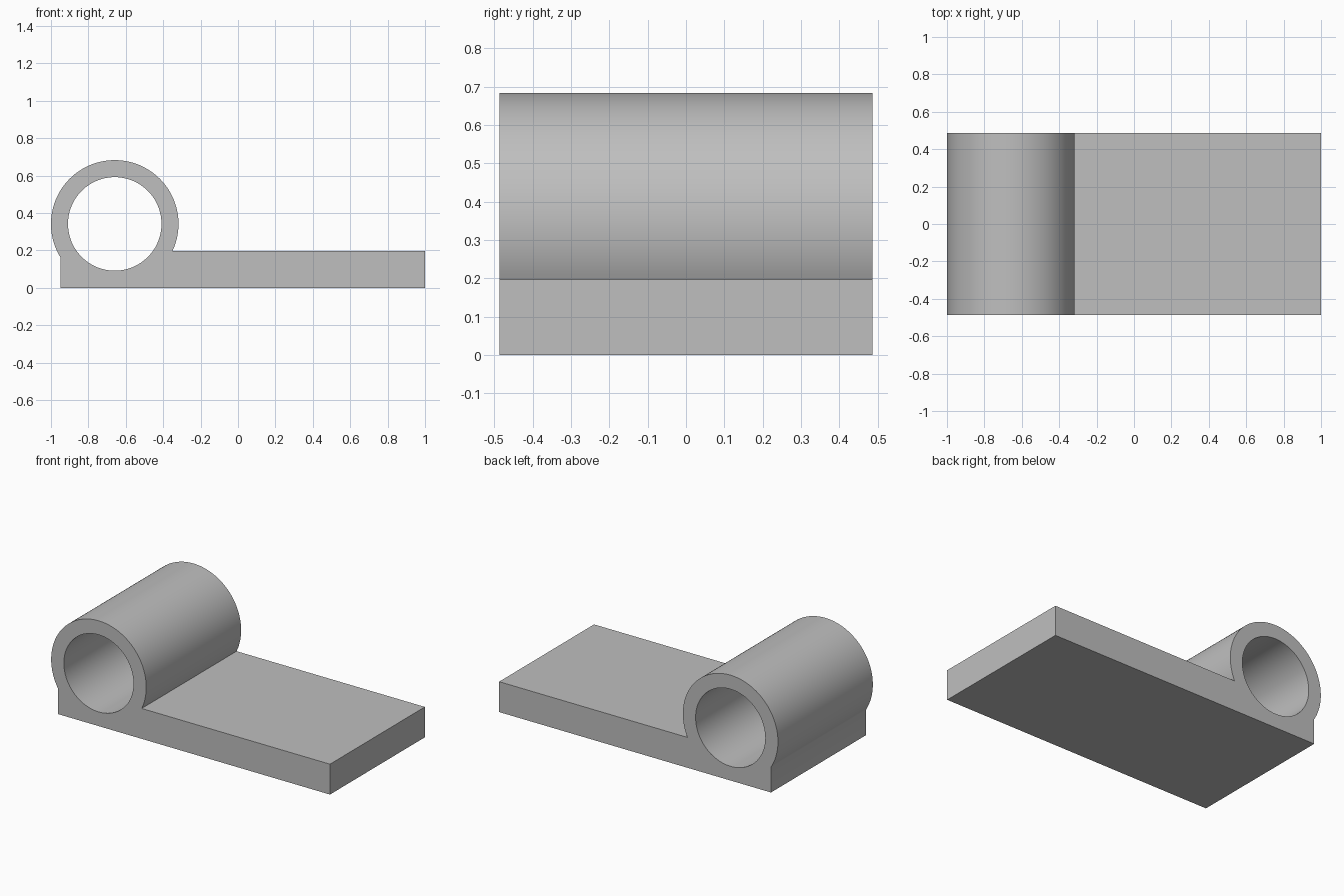
import bpy
import bmesh
from math import asin, acos, cos, sin, pi, tau

cube = bpy.data.objects.get("Cube")
if cube:
    bpy.data.objects.remove(cube, do_unlink=True)

# Main dimensions
HALF_DEPTH = 0.486
PLATE_LEFT, PLATE_RIGHT, PLATE_TOP = -0.95, 1.0, 0.197
CX, CZ = -0.659, 0.342
OUTER, BORE = 0.341, 0.25
ARC_STEPS, BORE_STEPS = 80, 96


def arc(radius, start, end, steps):
    angles = [start + (end - start) * i / steps for i in range(steps + 1)]
    return [(CX + radius * cos(a), CZ + radius * sin(a)) for a in angles]


def add_loop(bm, points):
    verts = [bm.verts.new((x, -HALF_DEPTH, z)) for x, z in points]
    return [bm.edges.new((v, verts[i - 1])) for i, v in enumerate(verts)]


# Side profile: plate running into the barrel, with a round bore
arc_start = asin((PLATE_TOP - CZ) / OUTER)
arc_end = tau - acos((PLATE_LEFT - CX) / OUTER)
outline = [(PLATE_LEFT, 0), (PLATE_RIGHT, 0), (PLATE_RIGHT, PLATE_TOP)]
outline += arc(OUTER, arc_start, arc_end, ARC_STEPS)
bore = arc(BORE, 0, tau, BORE_STEPS)[:-1]

bm = bmesh.new()
edges = add_loop(bm, outline) + add_loop(bm, bore)
bmesh.ops.triangle_fill(bm, edges=edges, use_beauty=True, use_dissolve=False)

# Extrude the profile through the full depth
result = bmesh.ops.extrude_face_region(bm, geom=bm.faces[:], use_keep_orig=True)
moved = [g for g in result["geom"] if isinstance(g, bmesh.types.BMVert)]
bmesh.ops.translate(bm, verts=moved, vec=(0, 2 * HALF_DEPTH, 0))
bmesh.ops.recalc_face_normals(bm, faces=bm.faces[:])

mesh = bpy.data.meshes.new("hinge_leaf")
bm.to_mesh(mesh)
bm.free()
hinge = bpy.data.objects.new("hinge_leaf", mesh)
bpy.context.collection.objects.link(hinge)

# Plain grey material
GREY = (0.52, 0.52, 0.52, 1)
mat = bpy.data.materials.new("plain grey")
mat.use_nodes = True
mat.diffuse_color = GREY
mat.node_tree.nodes["Principled BSDF"].inputs["Base Color"].default_value = GREY
mesh.materials.append(mat)

# Smooth barrel with sharp plate edges
bpy.ops.object.select_all(action="DESELECT")
hinge.select_set(True)
bpy.context.view_layer.objects.active = hinge
bpy.ops.object.shade_smooth_by_angle(angle=pi / 6)
